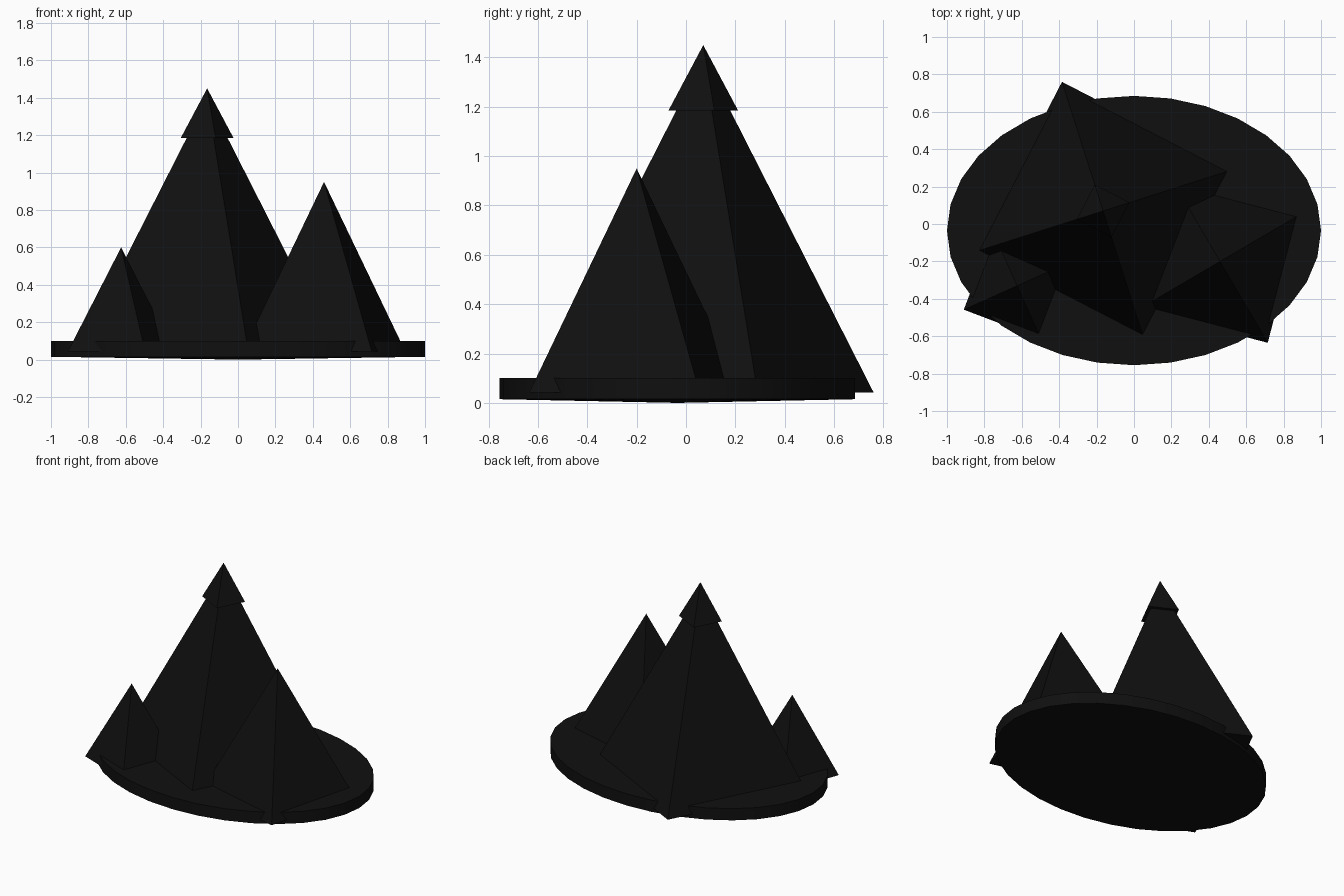
import bpy, bmesh, math

if "Cube" in bpy.data.objects:
    bpy.data.objects.remove(bpy.data.objects["Cube"])

black = bpy.data.materials.new("black")
black.diffuse_color = (0.005, 0.005, 0.005, 1)
black.use_nodes = True
black.node_tree.nodes["Principled BSDF"].inputs["Base Color"].default_value = black.diffuse_color


def finish(name, bm):
    bmesh.ops.recalc_face_normals(bm, faces=bm.faces)
    me = bpy.data.meshes.new(name)
    bm.to_mesh(me)
    bm.free()
    ob = bpy.data.objects.new(name, me)
    bpy.context.collection.objects.link(ob)
    me.materials.append(black)
    return ob


def pyramid(name, apex, base_z, corner):
    """Four-sided peak; corner is the xy offset of one base corner."""
    ax, ay, az = apex
    dx, dy = corner
    bm = bmesh.new()
    tip = bm.verts.new(apex)
    ring = [bm.verts.new((ax + x, ay + y, base_z))
            for x, y in ((dx, dy), (-dy, dx), (-dx, -dy), (dy, -dx))]
    bm.faces.new(ring)
    for i in range(4):
        bm.faces.new((ring[i], ring[(i + 1) % 4], tip))
    return finish(name, bm)


# Oval ground plate: flat top, slightly bowed underside
N = 32
bm = bmesh.new()
rings = []
for z in (0.015, 0.10):
    rings.append([bm.verts.new((math.sin(2 * math.pi * i / N),
                                -0.035 + 0.72 * math.cos(2 * math.pi * i / N), z))
                  for i in range(N)])
low, top = rings
centre = bm.verts.new((0, -0.035, 0))
bm.faces.new(top)
for i in range(N):
    j = (i + 1) % N
    bm.faces.new((low[i], low[j], top[j], top[i]))
    bm.faces.new((low[i], low[j], centre))
plate = finish("ground_plate", bm)
bpy.context.view_layer.objects.active = plate
plate.select_set(True)
bpy.ops.object.shade_smooth_by_angle(angle=math.radians(30))

# Three peaks and the summit cap
pyramid("main_peak", (-0.165, 0.07, 1.40), 0.043, (-0.22, 0.69))
pyramid("summit_cap", (-0.165, 0.07, 1.45), 1.185, (-0.045, 0.141))
pyramid("right_peak", (0.46, -0.20, 0.95), 0.043, (0.255, -0.435))
pyramid("small_peak", (-0.625, -0.33, 0.60), 0.043, (-0.285, -0.128))
